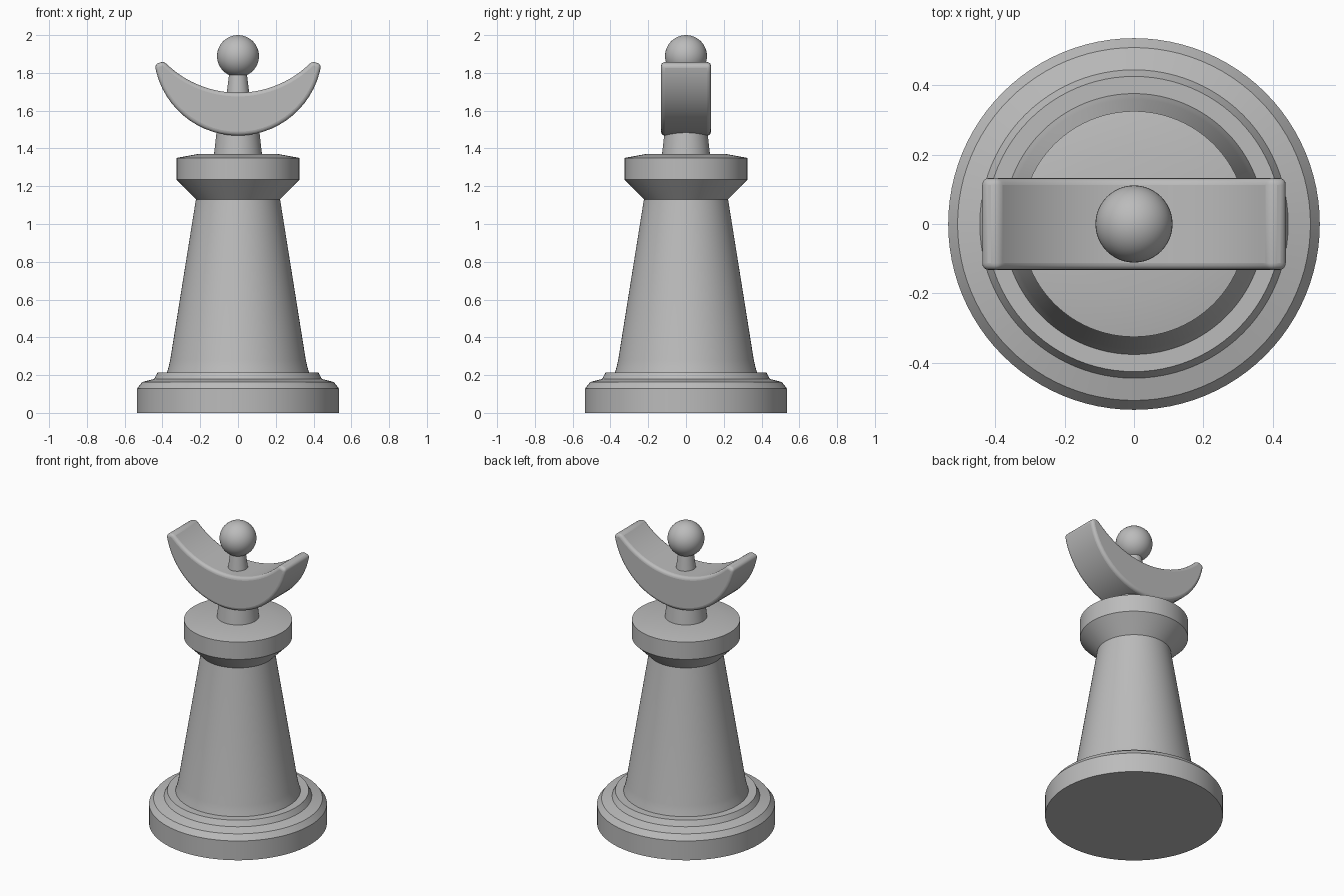
import bpy, bmesh, math
from mathutils import Matrix

cube = bpy.data.objects.get("Cube")
if cube:
    bpy.data.objects.remove(cube, do_unlink=True)

grey = bpy.data.materials.new("stone grey")
grey.use_nodes = True
colour = (0.5, 0.5, 0.5, 1)
grey.diffuse_color = colour
grey.node_tree.nodes["Principled BSDF"].inputs["Base Color"].default_value = colour


def finish(name, bm, angle=30):
    """Turn a bmesh into a smooth-shaded object with crisp edges."""
    bmesh.ops.recalc_face_normals(bm, faces=bm.faces)
    mesh = bpy.data.meshes.new(name)
    bm.to_mesh(mesh)
    bm.free()
    mesh.materials.append(grey)
    obj = bpy.data.objects.new(name, mesh)
    bpy.context.collection.objects.link(obj)
    bpy.ops.object.select_all(action='DESELECT')
    obj.select_set(True)
    bpy.context.view_layer.objects.active = obj
    bpy.ops.object.shade_smooth_by_angle(angle=math.radians(angle))
    return obj


def turned(name, profile, sides=96):
    """Lathe a closed solid from (radius, height) points."""
    bm = bmesh.new()
    rings = [[bm.verts.new((r * math.cos(math.tau * i / sides),
                            r * math.sin(math.tau * i / sides), z))
              for i in range(sides)] for r, z in profile]
    for low, high in zip(rings, rings[1:]):
        for i in range(sides):
            j = (i + 1) % sides
            bm.faces.new((low[i], low[j], high[j], high[i]))
    bm.faces.new(rings[0])
    bm.faces.new(rings[-1])
    return finish(name, bm, 22)


# Turned parts, from the ground up
turned("stepped_base", [(0.535, 0), (0.535, 0.128), (0.508, 0.163),
                        (0.444, 0.18), (0.425, 0.215)])
turned("tapered_body", [(0.377, 0.21), (0.367, 0.245), (0.359, 0.28), (0.222, 1.135)])
turned("collar", [(0.222, 1.13), (0.325, 1.235), (0.325, 1.35), (0.21, 1.371)])
turned("neck", [(0.128, 1.36), (0.11, 1.52)])
turned("finial_stem", [(0.064, 1.66), (0.045, 1.81)])

# Ball on top
bm = bmesh.new()
bmesh.ops.create_uvsphere(bm, u_segments=48, v_segments=24, radius=0.111,
                          matrix=Matrix.Translation((0, 0, 1.889)))
finish("finial_ball", bm)


# Crescent: two arcs joined at the tips, extruded front to back
def arc(half_width, bottom, tip, steps=28):
    sag = tip - bottom
    radius = (half_width ** 2 + sag ** 2) / (2 * sag)
    reach = math.asin(half_width / radius)
    angles = [reach * (2 * i / steps - 1) for i in range(steps + 1)]
    return [(radius * math.sin(a), bottom + radius * (1 - math.cos(a))) for a in angles]


depth = 0.132
outer = arc(0.441, 1.468, 1.845)
inner = arc(0.393, 1.695, 1.862)
bm = bmesh.new()
strips = [[bm.verts.new((x, y, z)) for x, z in line]
          for line, y in ((outer, -depth), (inner, -depth), (inner, depth), (outer, depth))]
for a, b in zip(strips, strips[1:] + strips[:1]):
    for i in range(len(a) - 1):
        bm.faces.new((a[i], a[i + 1], b[i + 1], b[i]))
for end in (0, -1):
    bm.faces.new([s[end] for s in strips])
crescent = finish("crescent", bm)
bevel = crescent.modifiers.new("rounded edges", 'BEVEL')
bevel.width = 0.02
bevel.segments = 4
bevel.limit_method = 'ANGLE'
bevel.angle_limit = math.radians(40)
